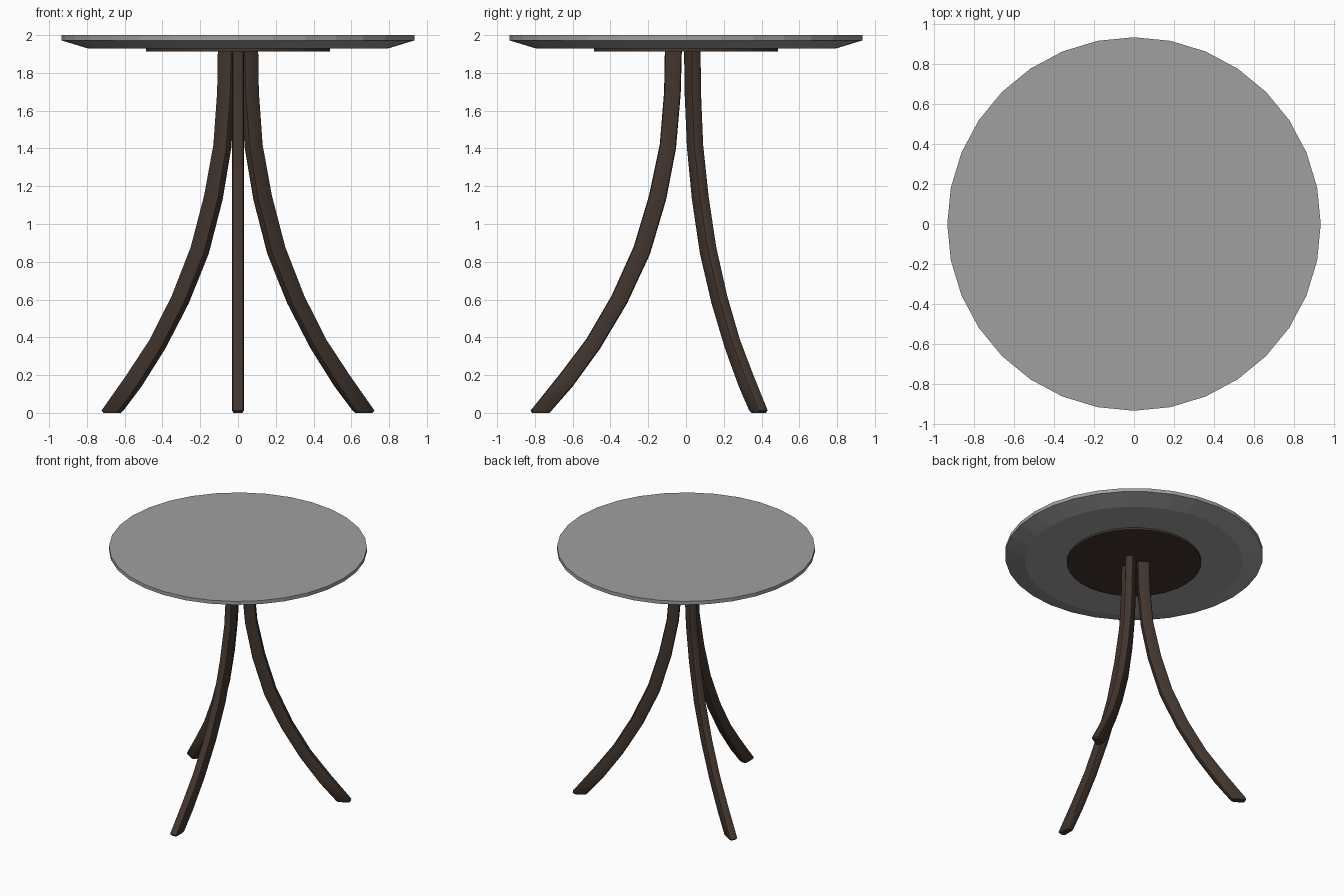
import bpy, bmesh, math
from mathutils import Vector

cube = bpy.data.objects.get("Cube")
if cube:
    bpy.data.objects.remove(cube, do_unlink=True)


def material(name, rgb):
    mat = bpy.data.materials.new(name)
    mat.use_nodes = True
    mat.diffuse_color = (*rgb, 1)
    mat.node_tree.nodes["Principled BSDF"].inputs["Base Color"].default_value = (*rgb, 1)
    return mat


grey = material("grey top", (0.35, 0.35, 0.35))
brown = material("dark brown wood", (0.055, 0.037, 0.027))


def loft(name, rings, mat):
    """Skin a list of equal-length point rings and cap both ends."""
    bm = bmesh.new()
    loops = [[bm.verts.new(p) for p in ring] for ring in rings]
    n = len(loops[0])
    for a, b in zip(loops, loops[1:]):
        for i in range(n):
            j = (i + 1) % n
            bm.faces.new((a[i], a[j], b[j], b[i]))
    bm.faces.new(loops[0])
    bm.faces.new(loops[-1])
    bmesh.ops.recalc_face_normals(bm, faces=bm.faces)
    mesh = bpy.data.meshes.new(name)
    bm.to_mesh(mesh)
    bm.free()
    mesh.materials.append(mat)
    obj = bpy.data.objects.new(name, mesh)
    bpy.context.collection.objects.link(obj)
    return obj


def disc(radius, z, sides=32):
    steps = [math.tau * i / sides for i in range(sides)]
    return [Vector((radius * math.cos(a), radius * math.sin(a), z)) for a in steps]


# Round top with a chamfered underside, and its mounting plate
loft("table_top", [disc(0.79, 1.928), disc(0.935, 1.972), disc(0.935, 2.0)], grey)
loft("mounting_plate", [disc(0.487, 1.913), disc(0.487, 1.93)], brown)

# Leg side profile: outer radius, outer height, inner radius, inner height
LEG = [
    (0.112, 1.92, 0.022, 1.92),
    (0.116, 1.70, 0.028, 1.69),
    (0.139, 1.42, 0.053, 1.40),
    (0.196, 1.15, 0.105, 1.13),
    (0.277, 0.88, 0.191, 0.84),
    (0.394, 0.62, 0.312, 0.58),
    (0.528, 0.39, 0.455, 0.34),
    (0.672, 0.20, 0.600, 0.14),
    (0.823, 0.012, 0.712, 0.012),
    (0.815, 0.0, 0.722, 0.0),
]
HALF_WIDTH, CORNER = 0.031, 0.014


def section(ro, zo, ri, zi, out, side, half):
    """Rounded rectangle spanning the inner and outer profile points."""
    outer = out * ro + Vector((0, 0, zo))
    inner = out * ri + Vector((0, 0, zi))
    mid, axis = (outer + inner) / 2, (outer - inner) / 2
    depth = axis.length
    axis.normalize()
    points = []
    for k in range(4):
        sx = 1 if k in (0, 3) else -1
        sy = 1 if k < 2 else -1
        for step in range(3):
            a = (k + step / 2) * math.pi / 2
            u = sx * (depth - CORNER) + CORNER * math.cos(a)
            v = sy * (half - CORNER) + CORNER * math.sin(a)
            points.append(mid + axis * u + side * v)
    return points


def leg(name, degrees):
    a = math.radians(degrees)
    out = Vector((math.cos(a), math.sin(a), 0))
    side = Vector((-math.sin(a), math.cos(a), 0))
    rings = [section(*row, out, side, HALF_WIDTH) for row in LEG[:-1]]
    rings.append(section(*LEG[-1], out, side, HALF_WIDTH - 0.008))
    obj = loft(name, rings, brown)
    bpy.ops.object.select_all(action="DESELECT")
    obj.select_set(True)
    bpy.context.view_layer.objects.active = obj
    bpy.ops.object.shade_smooth_by_angle(angle=math.radians(35))


# Three splayed legs
for name, degrees in (("front_leg", -90), ("back_left_leg", 30), ("back_right_leg", 150)):
    leg(name, degrees)
